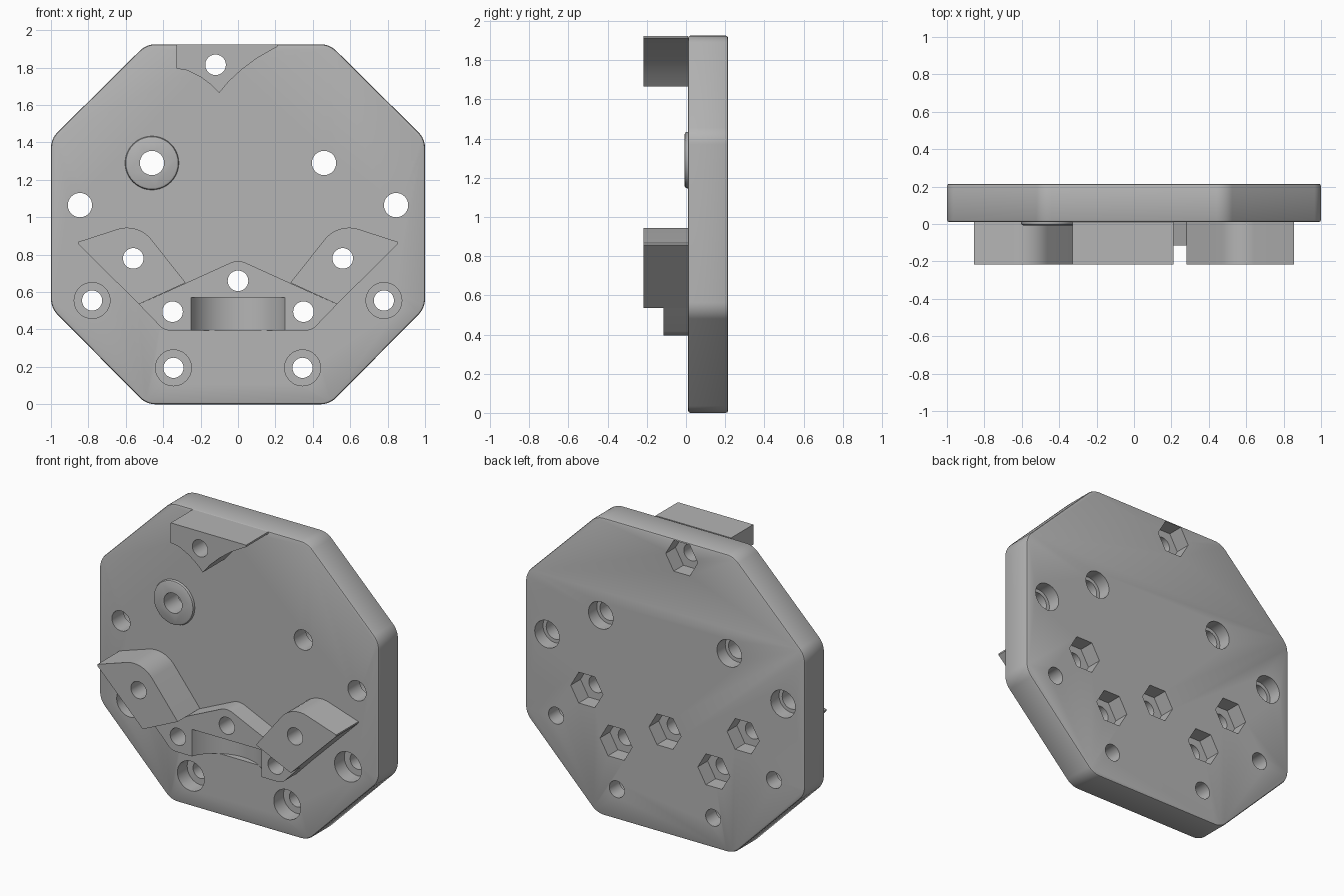
import bpy, bmesh, math
from mathutils import Vector

cube = bpy.data.objects.get("Cube")
if cube:
    bpy.data.objects.remove(cube, do_unlink=True)

grey = bpy.data.materials.new("mid_grey")
grey.use_nodes = True
grey.diffuse_color = (0.46, 0.46, 0.46, 1)
grey.node_tree.nodes["Principled BSDF"].inputs["Base Color"].default_value = (0.46, 0.46, 0.46, 1)

FACE, BACK, FRONT = 0.01, 0.215, -0.217   # plate face, plate back, block front


def rounded(corners, steps=8):
    """Outline from (x, z, radius) corners, each replaced by an arc."""
    out = []
    for i, (x, z, r) in enumerate(corners):
        p = Vector((x, z))
        if not r:
            out.append(p)
            continue
        a = (Vector(corners[i - 1][:2]) - p).normalized()
        b = (Vector(corners[(i + 1) % len(corners)][:2]) - p).normalized()
        half = a.angle(b) / 2
        centre = p + (a + b).normalized() * r / math.sin(half)
        start = p + a * r / math.tan(half) - centre
        end = p + b * r / math.tan(half) - centre
        for k in range(steps + 1):
            t = k / steps
            out.append(centre + start.lerp(end, t).normalized() * r)
    return out


def circle(x, z, r, sides=40):
    return [Vector((x + r * math.cos(2 * math.pi * k / sides),
                    z + r * math.sin(2 * math.pi * k / sides))) for k in range(sides)]


def prism(name, outline, y0, y1, bevel=0, both=True):
    """Extrude an (x, z) outline along y, with optional rim bevel."""
    bm = bmesh.new()
    face = bm.faces.new([bm.verts.new((p[0], y0, p[1])) for p in outline])
    ext = bmesh.ops.extrude_face_region(bm, geom=[face])
    moved = [g for g in ext["geom"] if isinstance(g, bmesh.types.BMVert)]
    bmesh.ops.translate(bm, verts=moved, vec=(0, y1 - y0, 0))
    bmesh.ops.recalc_face_normals(bm, faces=bm.faces)
    if bevel:
        rims = [e for e in bm.edges
                if all(abs(v.co.y - y0) < 1e-5 for v in e.verts)
                or (both and all(abs(v.co.y - y1) < 1e-5 for v in e.verts))]
        bmesh.ops.bevel(bm, geom=rims, offset=bevel, segments=2, profile=0.5, affect="EDGES")
    mesh = bpy.data.meshes.new(name)
    bm.to_mesh(mesh)
    bm.free()
    mesh.materials.append(grey)
    obj = bpy.data.objects.new(name, mesh)
    bpy.context.collection.objects.link(obj)
    return obj


def cut(obj, cutters):
    """Subtract each cutter and bake the result."""
    for c in cutters:
        m = obj.modifiers.new("cut", "BOOLEAN")
        m.operation, m.solver, m.object = "DIFFERENCE", "EXACT", c
    bpy.context.view_layer.update()
    baked = bpy.data.meshes.new_from_object(
        obj.evaluated_get(bpy.context.evaluated_depsgraph_get()))
    obj.modifiers.clear()
    obj.data = baked


def mirrored(points):
    return [(s * x, z) for x, z in points for s in (1, -1)]


# Hole positions
bolts = [(-0.12, 1.815), (0, 0.66)] + mirrored([(0.56, 0.78), (0.35, 0.495)])
front_bores = mirrored([(0.78, 0.555), (0.345, 0.195)])
back_bores = mirrored([(0.46, 1.29), (0.845, 1.065)])

# Cutting tools
bolt_tools = [prism("bolt_tool", circle(x, z, 0.055), -0.4, 0.4) for x, z in bolts]
plate_tools = [prism("nut_tool", circle(x, z, 0.115, 6), 0.115, 0.4) for x, z in bolts]
for x, z in front_bores:
    plate_tools.append(prism("screw_tool", circle(x, z, 0.054), -0.4, 0.4))
    plate_tools.append(prism("head_tool", circle(x, z, 0.096), -0.4, 0.11))
pin_tools = [prism("pin_tool", circle(x, z, 0.065), -0.4, 0.4) for x, z in back_bores]
plate_tools += pin_tools
plate_tools += [prism("pin_head_tool", circle(x, z, 0.088), 0.13, 0.4) for x, z in back_bores]

# Upright cylinder that hollows the lower bracket
bm = bmesh.new()
bmesh.ops.create_cone(bm, cap_ends=True, segments=96, radius1=0.273, radius2=0.273, depth=0.175)
bmesh.ops.translate(bm, verts=bm.verts, vec=(0, -0.224, 0.4825))
mesh = bpy.data.meshes.new("hollow_tool")
bm.to_mesh(mesh)
bm.free()
mesh.materials.append(grey)
hollow = bpy.data.objects.new("hollow_tool", mesh)
bpy.context.collection.objects.link(hollow)

# Main octagonal plate
half = [(0.49, 0, 0.12), (1, 0.515, 0.12), (1, 1.42, 0.12), (0.49, 1.925, 0.12)]
octagon = half + [(-x, z, r) for x, z, r in reversed(half)]
plate = prism("base_plate", rounded(octagon), FACE, BACK, 0.012)
cut(plate, bolt_tools + plate_tools + [hollow])

# Raised ring around one pin hole
ring = prism("raised_ring", circle(-0.46, 1.29, 0.144), -0.008, FACE, 0.014, False)
cut(ring, pin_tools)

# Top block with two concave lower edges
top_outline = [(-0.33, 1.924), (-0.33, 1.795), (-0.27, 1.785), (-0.2, 1.75), (-0.14, 1.705),
               (-0.1, 1.665), (-0.05, 1.725), (0.02, 1.79), (0.1, 1.85), (0.17, 1.89),
               (0.21, 1.912), (0.21, 1.924)]
top_block = prism("top_block", top_outline, FRONT, FACE)
cut(top_block, bolt_tools)

# Side blocks
wing = [(0.855, 0.865, 0), (0.62, 0.943, 0.15), (0.49, 0.943, 0.15), (0.28, 0.65, 0), (0.53, 0.535, 0)]
wing = [(0.855, 0.868, 0), (0.84, 0.873, 0), (0.535, 0.972, 0.165), (0.28, 0.65, 0),
        (0.53, 0.535, 0), (0.855, 0.858, 0)]
blocks = []
for side, s in (("left", 1), ("right", -1)):
    block = prism(side + "_block", [(s * p[0], p[1]) for p in rounded(wing)], FRONT, FACE)
    cut(block, bolt_tools)
    blocks.append(block)

# Lower bracket between the side blocks
bracket_outline = [(0, 0.775, 0.1), (0.275, 0.65, 0), (0.53, 0.535, 0), (0.395, 0.395, 0.07),
                   (-0.395, 0.395, 0.07), (-0.53, 0.535, 0), (-0.275, 0.65, 0)]
bracket = prism("lower_bracket", rounded(bracket_outline), -0.115, FACE)
cut(bracket, bolt_tools + [hollow])

# Remove tools, smooth the rounded faces
for tool in bolt_tools + plate_tools + [hollow]:
    bpy.data.objects.remove(tool, do_unlink=True)
bpy.ops.object.select_all(action="DESELECT")
for part in [plate, ring, top_block, bracket] + blocks:
    part.select_set(True)
    bpy.context.view_layer.objects.active = part
bpy.ops.object.shade_smooth_by_angle(angle=math.radians(30))
